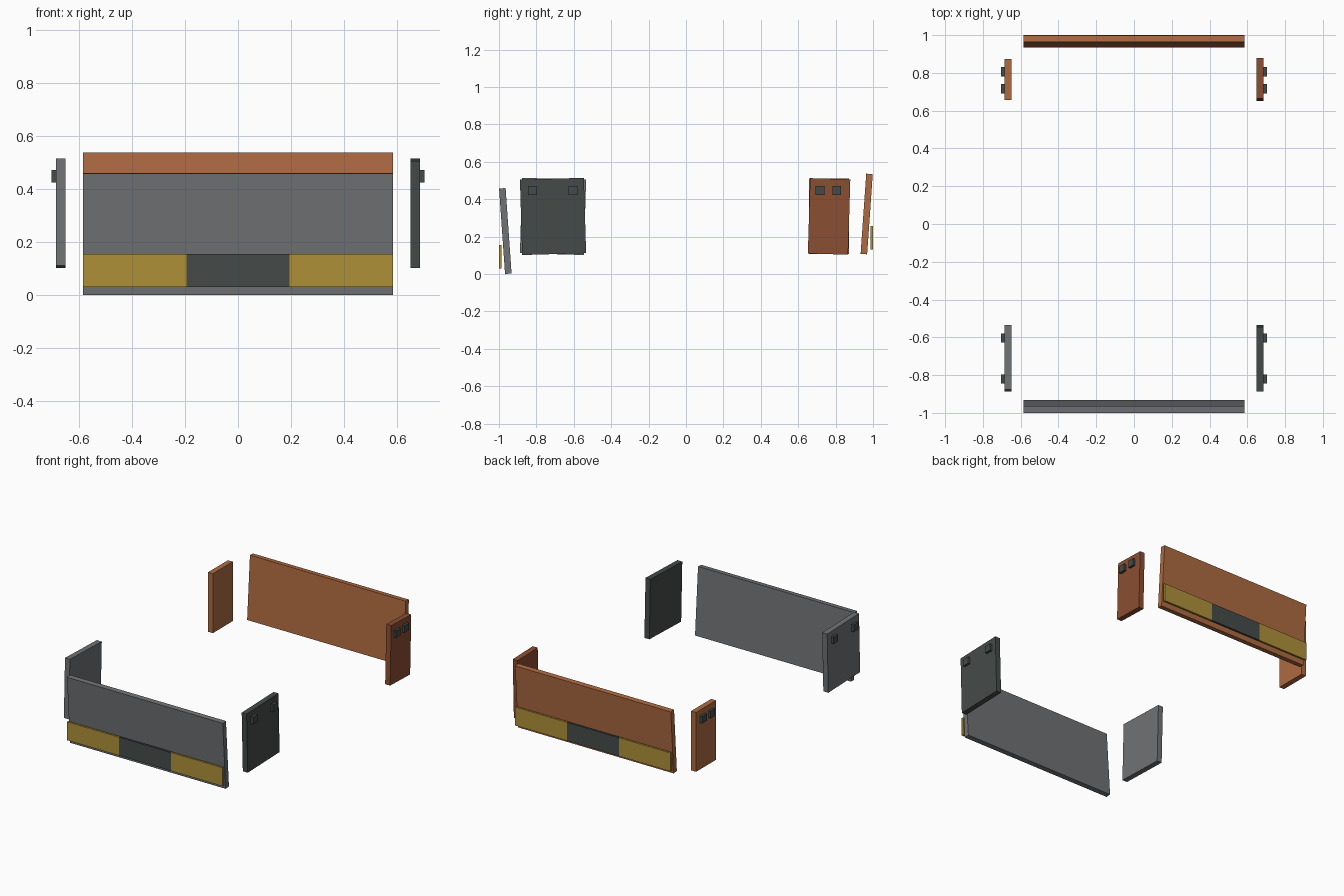
import bpy, math
from mathutils import Matrix, Vector

if "Cube" in bpy.data.objects:
    bpy.data.objects.remove(bpy.data.objects["Cube"])


def material(name, rgb):
    def lin(c):
        c /= 255
        return c / 12.92 if c <= 0.04045 else ((c + 0.055) / 1.055) ** 2.4
    m = bpy.data.materials.new(name)
    m.diffuse_color = (*[lin(c) for c in rgb], 1)
    m.use_nodes = True
    m.node_tree.nodes["Principled BSDF"].inputs["Base Color"].default_value = m.diffuse_color
    return m


GREY = material("grey", (112, 114, 117))
DARK = material("dark_grey", (69, 75, 74))
ORANGE = material("orange_brown", (174, 107, 65))
BROWN = material("dark_brown", (139, 78, 49))
YELLOW = material("yellow", (175, 144, 57))


def box(name, centre, size, mat, tilt=0.0):
    """Box of given size, tilted about x by degrees."""
    bpy.ops.mesh.primitive_cube_add(size=1)
    ob = bpy.context.object
    ob.name = name
    ob.data.transform(Matrix.Translation(Vector(centre))
                      @ Matrix.Rotation(math.radians(tilt), 4, 'X')
                      @ Matrix.Diagonal((*size, 1)))
    ob.data.materials.append(mat)
    return ob


# Long end panels, leaning outward at the top
box("front_panel", (0, -0.966, 0.23), (1.17, 0.035, 0.458), GREY, 4)
box("back_panel", (0, 0.966, 0.321), (1.17, 0.035, 0.430), ORANGE, -4)

# Striped plates across each long panel: yellow, dark, yellow
for end, sign, z in (("front", -1, 0.0925), ("back", 1, 0.193)):
    for i, (part, mat) in enumerate((("left", YELLOW), ("middle", DARK), ("right", YELLOW))):
        box(f"{end}_{part}_plate", ((i - 1) * 0.39, sign * 0.9935, z),
            (0.39, 0.013, 0.125), mat)

# Side panels with their small outer tabs
sides = (
    ("front_left", -1, -0.711, 0.342, GREY, -1.7, (-0.82, -0.603)),
    ("front_right", 1, -0.711, 0.342, DARK, 1.7, (-0.82, -0.603)),
    ("rear_left", -1, 0.765, 0.215, ORANGE, 0, (0.716, 0.806)),
    ("rear_right", 1, 0.765, 0.215, BROWN, -1.7, (0.716, 0.806)),
)
for name, s, y, width, mat, tilt, tabs in sides:
    box(name + "_side_panel", (s * 0.668, y, 0.308), (0.037, width, 0.403), mat, tilt)
    for i, ty in enumerate(tabs):
        box(f"{name}_tab_{i + 1}", (s * 0.692, ty, 0.447), (0.023, 0.048, 0.048), DARK)
